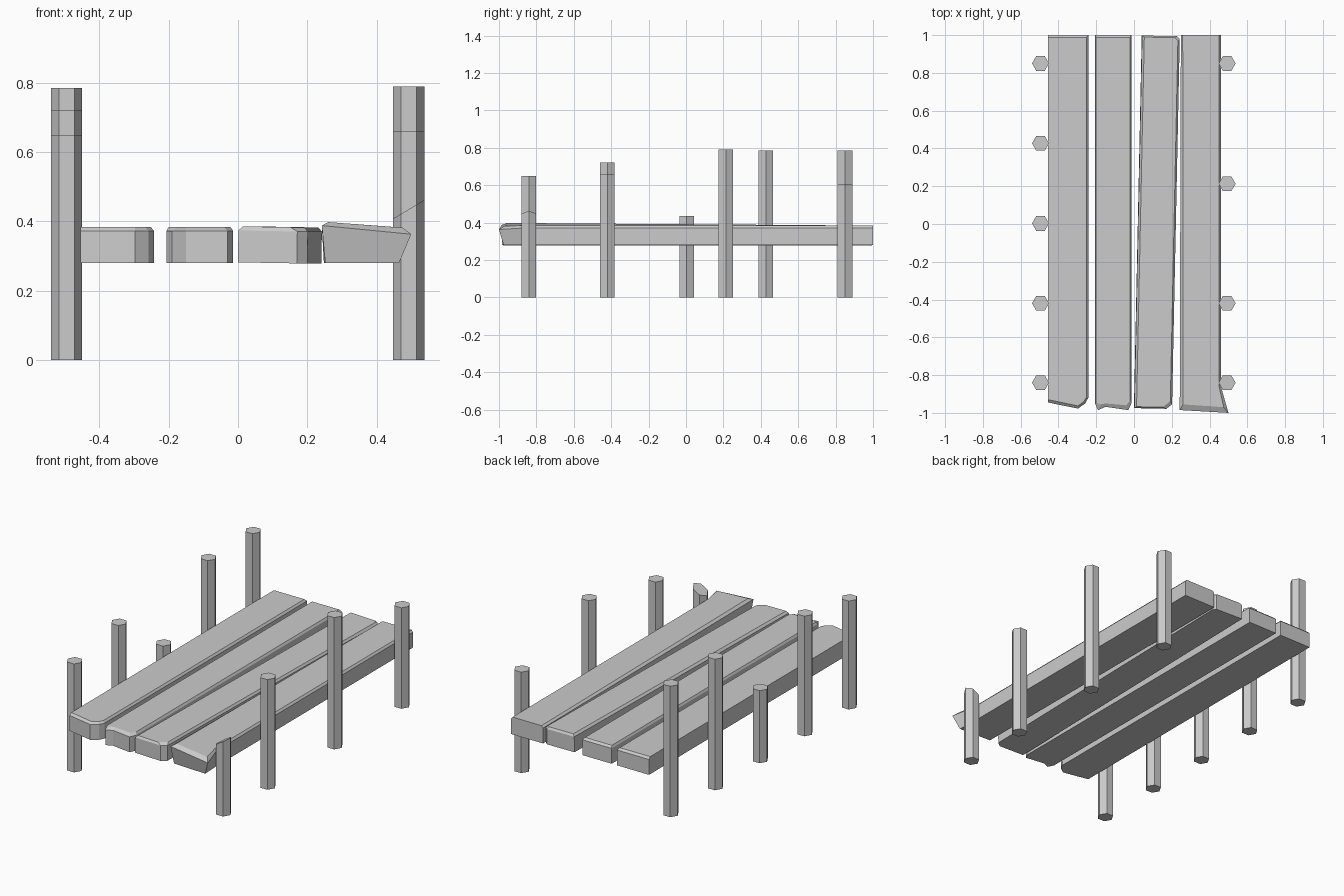
import bpy, bmesh, math

if "Cube" in bpy.data.objects:
    bpy.data.objects.remove(bpy.data.objects["Cube"])

BOTTOM, MID, TOP = 0.28, 0.372, 0.384


def finish(name, bm):
    bmesh.ops.recalc_face_normals(bm, faces=bm.faces)
    mesh = bpy.data.meshes.new(name)
    bm.to_mesh(mesh)
    bm.free()
    obj = bpy.data.objects.new(name, mesh)
    bpy.context.collection.objects.link(obj)
    return obj


def loft(name, rings):
    """Skin a stack of matching outlines and cap both ends."""
    bm = bmesh.new()
    loops = [[bm.verts.new(p) for p in ring] for ring in rings]
    n = len(loops[0])
    for a, b in zip(loops, loops[1:]):
        for i in range(n):
            j = (i + 1) % n
            bm.faces.new((a[i], a[j], b[j], b[i]))
    bm.faces.new(loops[0][::-1])
    bm.faces.new(loops[-1])
    return finish(name, bm)


def plank(name, outer, inner):
    """Plank with straight sides and a chamfered top rim."""
    at = lambda pts, z: [(p[0], p[1], p[2] if len(p) > 2 else z) for p in pts]
    flat = [(x, y, BOTTOM) for x, y in outer]
    return loft(name, [flat, at(outer, MID), at(inner, TOP)])


def post(name, x, y, height, slope=0.0):
    """Hexagonal post; slope tilts the broken top along x."""
    r = 0.045
    hexa = [(r * math.cos(i * math.pi / 3), r * math.sin(i * math.pi / 3)) for i in range(6)]
    loft(name, [[(x + a, y + b, 0) for a, b in hexa],
                [(x + a, y + b, height + slope * a) for a, b in hexa]])


# Left railing posts
for i, (y, h) in enumerate([(-0.84, 0.65), (-0.42, 0.72), (0.003, 0.435), (0.427, 0.785), (0.85, 0.785)]):
    post(f"left_post_{i + 1}", -0.495, y, h)

# Right railing posts
for i, (y, h) in enumerate([(-0.42, 0.66), (0.213, 0.79), (0.85, 0.605)]):
    post(f"right_post_{i + 1}", 0.493, y, h)
post("broken_right_post", 0.493, -0.84, 0.435, 0.6)

# Left outer plank with a chipped front corner
plank("plank_1",
      [(-0.455, -0.945), (-0.297, -0.977), (-0.258, -0.95), (-0.242, -0.92), (-0.242, 1), (-0.455, 1)],
      [(-0.454, -0.93), (-0.297, -0.963), (-0.268, -0.943), (-0.252, -0.918), (-0.252, 0.988), (-0.454, 0.988)])

# Second plank with a splintered front end
plank("plank_2",
      [(-0.207, -0.95), (-0.19, -0.985), (-0.15, -0.968), (-0.03, -0.985), (-0.014, -0.95), (-0.014, 1), (-0.207, 1)],
      [(-0.2, -0.945), (-0.175, -0.955), (-0.15, -0.95), (-0.04, -0.96), (-0.022, -0.935), (-0.022, 0.988), (-0.2, 0.988)])

# Third plank, lying askew and slightly rolled
askew = plank("plank_3",
              [(-0.1, -0.98), (0.07, -0.98), (0.1, -0.955), (0.1, 0.98), (0.085, 0.993), (-0.1, 0.993)],
              [(-0.088, -0.972), (0.05, -0.972), (0.09, -0.94), (0.09, 0.97), (0.075, 0.985), (-0.088, 0.985)])
askew.location = (0.121, 0.003, 0.33)
for v in askew.data.vertices:
    v.co.z -= 0.33
askew.rotation_euler = (0, math.radians(1), math.radians(-1.2))

# Right outer plank with a warped, flared front end
loft("plank_4", [
    [(0.252, -0.965, BOTTOM), (0.465, -0.975, BOTTOM), (0.46, -0.86, BOTTOM), (0.46, 1, BOTTOM), (0.248, 1, BOTTOM)],
    [(0.242, -0.985, 0.388), (0.5, -1.0, 0.363), (0.46, -0.86, MID), (0.46, 1, MID), (0.248, 1, MID)],
    [(0.26, -0.955, 0.398), (0.475, -0.97, 0.382), (0.45, -0.86, TOP), (0.45, 1, TOP), (0.258, 1, TOP)],
])
